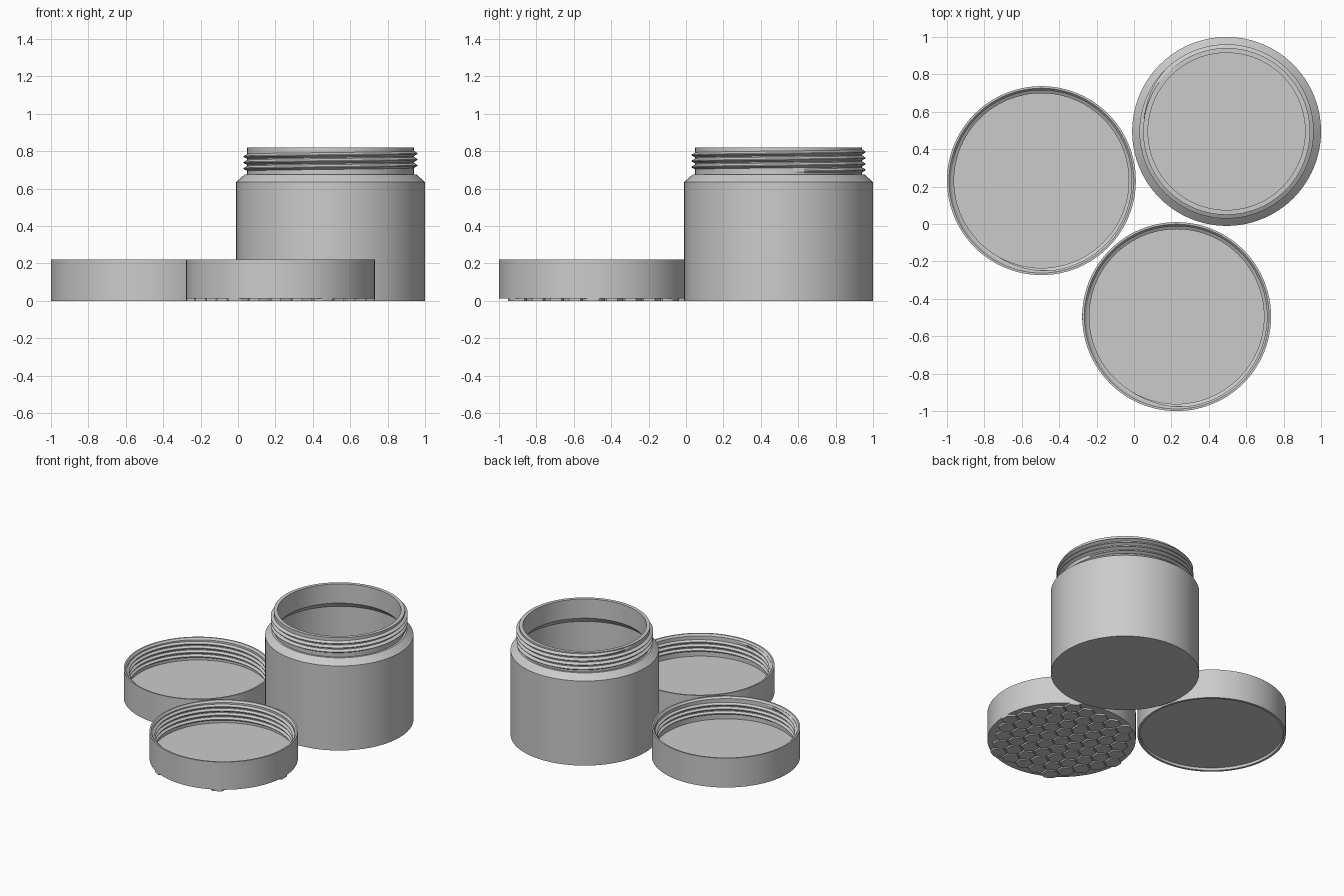
import bpy, bmesh, math
from mathutils import Matrix, Vector

if "Cube" in bpy.data.objects:
    bpy.data.objects.remove(bpy.data.objects["Cube"])

SEG = 96
R = 0.505            # outer radius shared by jar and lids
PITCH = 0.032        # thread pitch

grey = bpy.data.materials.new("grey plastic")
grey.diffuse_color = (0.6, 0.6, 0.6, 1)
grey.use_nodes = True
grey.node_tree.nodes["Principled BSDF"].inputs["Base Color"].default_value = grey.diffuse_color


def finish(name, bm, place, angle=25):
    bmesh.ops.recalc_face_normals(bm, faces=bm.faces)
    me = bpy.data.meshes.new(name)
    bm.to_mesh(me)
    bm.free()
    me.materials.append(grey)
    ob = bpy.data.objects.new(name, me)
    ob.location = (place[0], place[1], 0)
    bpy.context.collection.objects.link(ob)
    bpy.ops.object.select_all(action='DESELECT')
    ob.select_set(True)
    bpy.context.view_layer.objects.active = ob
    bpy.ops.object.shade_smooth_by_angle(angle=math.radians(angle))
    return ob


def lathe(name, profile, place):
    """Revolve an (r, z) profile that starts and ends on the axis."""
    bm = bmesh.new()
    vs = [bm.verts.new((r, 0, z)) for r, z in profile]
    es = [bm.edges.new(p) for p in zip(vs, vs[1:])]
    bmesh.ops.spin(bm, geom=vs + es, cent=(0, 0, 0), axis=(0, 0, 1),
                   angle=2 * math.pi, steps=SEG)
    bmesh.ops.remove_doubles(bm, verts=bm.verts, dist=1e-5)
    return finish(name, bm, place)


def thread(name, wall, crest, z0, turns, place):
    """Helical V ridge from the wall radius to the crest radius, faded at both ends."""
    bm = bmesh.new()
    n = int(turns * SEG)
    root = wall + (0.004 if crest < wall else -0.004)
    rows = []
    for i in range(n + 1):
        a = 2 * math.pi * i / SEG
        fade = min(1, i / 12, (n - i) / 12)
        z = z0 + PITCH * i / SEG
        tip = root + (crest - root) * max(fade, 0.05)
        h = PITCH * 0.48
        section = [(root, z - h), (tip, z - 0.002), (tip, z + 0.002), (root, z + h)]
        rows.append([bm.verts.new((r * math.cos(a), r * math.sin(a), q)) for r, q in section])
    for p, q in zip(rows, rows[1:]):
        for k in range(4):
            bm.faces.new((p[k], p[(k + 1) % 4], q[(k + 1) % 4], q[k]))
    bm.faces.new(rows[0])
    bm.faces.new(rows[-1])
    return finish(name, bm, place)


def hex_pads(name, place, width, gap, depth):
    """Honeycomb of shallow pads, trimmed to the lid's circular edge."""
    bm = bmesh.new()
    rad = (width - gap) / math.sqrt(3)
    for row in range(-6, 7):
        for col in range(-6, 7):
            c = Vector(((col + 0.5 * (row % 2)) * width, row * width * math.sqrt(3) / 2))
            corners = [c + Vector((math.sin(k * math.pi / 3), math.cos(k * math.pi / 3))) * rad
                       for k in range(6)]
            # step around the outline, sliding points outside the rim back onto it
            pts = []
            for a, b in zip(corners, corners[1:] + corners[:1]):
                pts += [a.lerp(b, t / 4) for t in range(4)]
            if c.length > R - 0.01 or max(p.length for p in pts) < 0:
                continue
            pts = [p * min(1, R / p.length) if p.length > 0 else p for p in pts]
            f = bm.faces.new([bm.verts.new((p.x, p.y, 0)) for p in pts])
            out = bmesh.ops.extrude_face_region(bm, geom=[f])["geom"]
            bmesh.ops.translate(bm, vec=(0, 0, depth + 0.002),
                                verts=[v for v in out if isinstance(v, bmesh.types.BMVert)])
    return finish(name, bm, place)


# Jar: hollow body with sloped shoulder and straight neck
jar = (0.495, 0.495)
lathe("jar_body", [(0, 0), (R, 0), (R, 0.635), (0.46, 0.675), (0.446, 0.675), (0.446, 0.82),
                   (0.42, 0.82), (0.42, 0.676), (0.465, 0.631), (0.465, 0.04), (0, 0.04)], jar)
thread("jar_thread", 0.446, 0.466, 0.692, 3.5, jar)

# Lids lie upside down, open side up
CUP = [(R, 0.22), (0.494, 0.22), (0.483, 0.207), (0.483, 0.055), (0, 0.055)]
label_lid = (-0.495, 0.232)
grip_lid = (0.228, -0.495)

# Lid with a shallow round recess in its outer face
lathe("recessed_lid", [(0, 0.02), (0.488, 0.02), (0.488, 0), (R, 0)] + CUP, label_lid)

# Lid with a honeycomb relief on its outer face
lathe("honeycomb_lid", [(0, 0.012), (R, 0.012)] + CUP, grip_lid)
hex_pads("honeycomb_pads", grip_lid, 0.115, 0.012, 0.012)

for label, place in (("recessed_lid_thread", label_lid), ("honeycomb_lid_thread", grip_lid)):
    thread(label, 0.483, 0.467, 0.075, 3.8, place)
